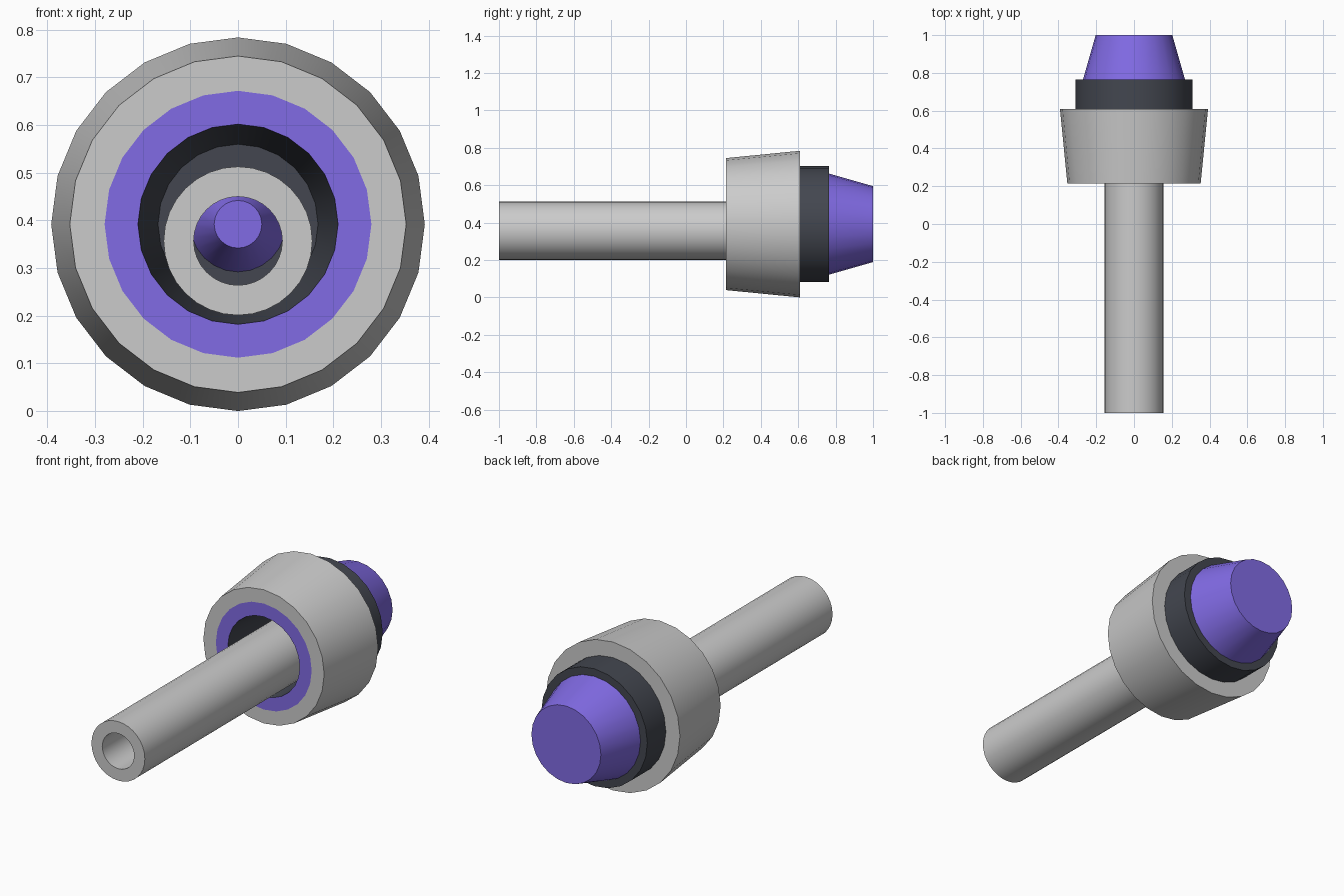
import bpy, bmesh
from math import sin, cos, pi, radians

if "Cube" in bpy.data.objects:
    bpy.data.objects.remove(bpy.data.objects["Cube"])

AXIS_Z = 0.392   # centre height of the head
TUBE_Z = 0.357   # the tube sits slightly lower


def material(name, rgb):
    m = bpy.data.materials.new(name)
    m.diffuse_color = (*rgb, 1)
    m.use_nodes = True
    m.node_tree.nodes["Principled BSDF"].inputs["Base Color"].default_value = m.diffuse_color
    return m


purple = material("purple", (0.22, 0.146, 0.78))
dark = material("dark", (0.056, 0.062, 0.079))


def lathe(name, profile, mat=None, sides=24, z0=AXIS_Z):
    """Spin (radius, y) points round the y axis; radius 0 becomes a cap."""
    bm = bmesh.new()
    rings = []
    for r, y in profile:
        if r > 0:
            rings.append([bm.verts.new((r * sin(2 * pi * i / sides), y,
                                        z0 + r * cos(2 * pi * i / sides)))
                          for i in range(sides)])
        else:
            rings.append(None)
    for a, b in zip(rings, rings[1:]):
        if a is None:
            bm.faces.new(b[::-1])
        elif b is None:
            bm.faces.new(a)
        else:
            for i in range(sides):
                j = (i + 1) % sides
                bm.faces.new((a[i], a[j], b[j], b[i]))
    # flat caps: face away from the part along y
    for f in bm.faces:
        f.normal_update()
        if len(f.verts) == sides:
            y = f.calc_center_median().y
            want = -1 if y < 0.8 else 1
            if f.normal.y * want < 0:
                f.normal_flip()
    me = bpy.data.meshes.new(name)
    bm.to_mesh(me)
    bm.free()
    ob = bpy.data.objects.new(name, me)
    bpy.context.collection.objects.link(ob)
    if mat:
        me.materials.append(mat)
    bpy.ops.object.select_all(action='DESELECT')
    ob.select_set(True)
    bpy.context.view_layer.objects.active = ob
    bpy.ops.object.shade_smooth_by_angle(angle=radians(30))
    return ob


# Tapered grey housing and the purple ring flush with its front face
lathe("housing", [(.28, .215), (.353, .215), (.392, .61), (.31, .61)])
lathe("front_ring", [(.21, .215), (.28, .215)], purple)

# Dark socket inside the housing, dark collar behind it
lathe("socket", [(0, .6), (.168, .6), (.21, .215)], dark)
lathe("collar", [(.31, .61), (.31, .765), (.27, .765)], dark)

# Purple nose at the back, and its small pin inside the tube
lathe("nose", [(.27, .765), (.203, 1), (0, 1)], purple)
lathe("inner_pin", [(0, .45), (.05, .45), (.1, .6)], purple)

# Long hollow tube
lathe("tube", [(.093, .6), (.093, -1), (.156, -1), (.156, .6)],
      sides=32, z0=TUBE_Z)
